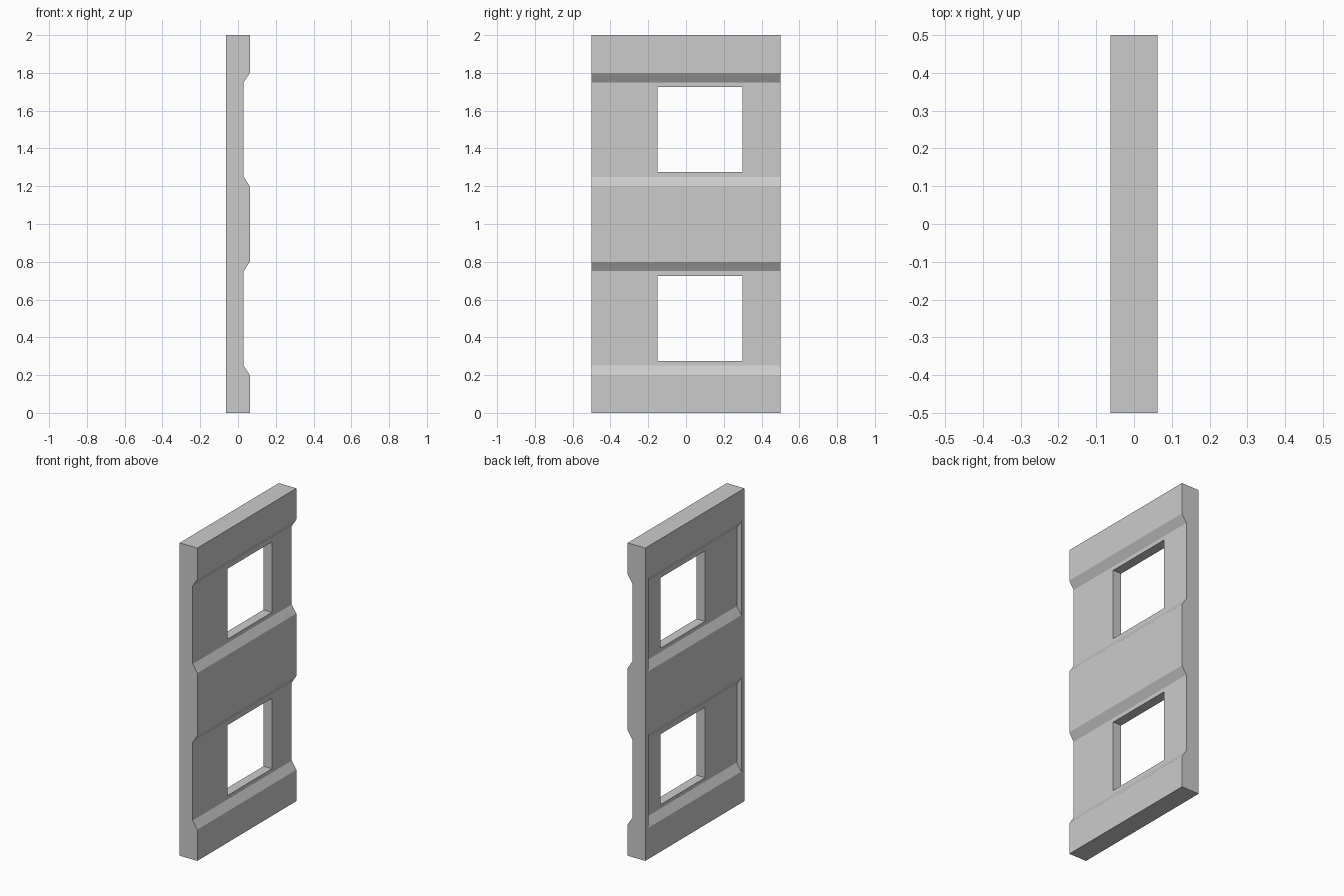
import bpy, bmesh

if "Cube" in bpy.data.objects:
    bpy.data.objects.remove(bpy.data.objects["Cube"])

HALF = 0.0625   # half thickness of the wall panel
STEP = 0.0325   # depth of each recess
IN = HALF - STEP


def prism(name, profile, y0, y1):
    """Extrude an (x, z) profile along y."""
    bm = bmesh.new()
    face = bm.faces.new([bm.verts.new((x, y0, z)) for x, z in profile])
    out = bmesh.ops.extrude_face_region(bm, geom=[face])
    for v in out["geom"]:
        if isinstance(v, bmesh.types.BMVert):
            v.co.y = y1
    bmesh.ops.recalc_face_normals(bm, faces=bm.faces)
    mesh = bpy.data.meshes.new(name)
    bm.to_mesh(mesh)
    bm.free()
    obj = bpy.data.objects.new(name, mesh)
    bpy.context.collection.objects.link(obj)
    return obj


def cut(target, cutter):
    cutter.hide_render = True
    mod = target.modifiers.new("cut", 'BOOLEAN')
    mod.operation = 'DIFFERENCE'
    mod.solver = 'EXACT'
    mod.object = cutter
    bpy.context.view_layer.objects.active = target
    bpy.ops.object.modifier_apply(modifier=mod.name)
    bpy.data.objects.remove(cutter)


# Panel with two full-width sloped channels on the +x face
profile = [(-HALF, 0), (HALF, 0)]
for b in (0, 1):
    profile += [(HALF, b + 0.2), (IN, b + 0.25), (IN, b + 0.75), (HALF, b + 0.8)]
profile += [(HALF, 2), (-HALF, 2)]
panel = prism("wall_panel", profile, -0.5, 0.5)

for b in (0, 1):
    # Closed-end recess on the -x face
    o = -HALF - STEP
    cut(panel, prism("recess_cutter", [(o, b + 0.15), (-IN, b + 0.25),
                                       (-IN, b + 0.75), (o, b + 0.85)], -0.47, 0.47))
    # Off-centre window opening
    cut(panel, prism("window_cutter", [(-0.2, b + 0.275), (0.2, b + 0.275),
                                       (0.2, b + 0.725), (-0.2, b + 0.725)], -0.15, 0.3))
